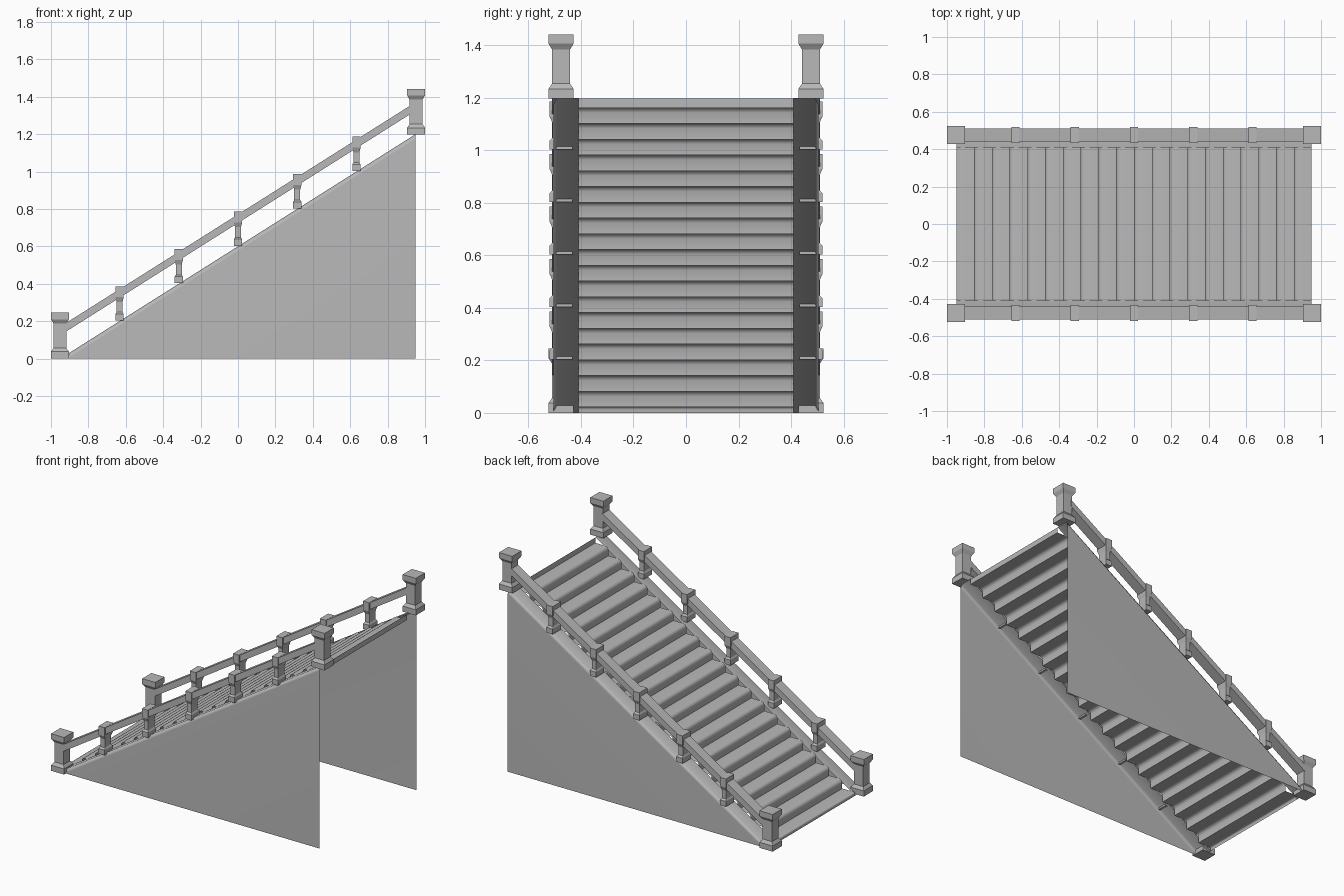
import bpy, bmesh

if "Cube" in bpy.data.objects:
    bpy.data.objects.remove(bpy.data.objects["Cube"])

END = 0.95            # half length of the flight
HEIGHT = 1.2
SLOPE = HEIGHT / (2 * END)
STEPS = 20
SIDE = 0.476          # y of the railing centre line

stone = bpy.data.materials.new("grey_stone")
stone.use_nodes = True
GREY = (0.48, 0.48, 0.48, 1)
stone.diffuse_color = GREY
bsdf = stone.node_tree.nodes["Principled BSDF"]
bsdf.inputs["Base Color"].default_value = GREY
bsdf.inputs["Roughness"].default_value = 0.8


def line(x):
    """Height of the slope at x."""
    return SLOPE * (x + END)


def finish(name, bm, mirror=True, smooth=None):
    mesh = bpy.data.meshes.new(name)
    bm.to_mesh(mesh)
    bm.free()
    obj = bpy.data.objects.new(name, mesh)
    bpy.context.collection.objects.link(obj)
    mesh.materials.append(stone)
    if smooth:
        bpy.ops.object.select_all(action='DESELECT')
        obj.select_set(True)
        bpy.context.view_layer.objects.active = obj
        bpy.ops.object.shade_smooth_by_angle(angle=smooth)
    if mirror:
        mod = obj.modifiers.new("other_side", 'MIRROR')
        mod.use_axis = (False, True, False)
        mod.use_mirror_merge = False
    return obj


def pillar(name, x, z0, profile):
    """Rectangular pillar from (half x, half y, height) sections."""
    bm = bmesh.new()
    rings = []
    for hx, hy, z in profile:
        rings.append([bm.verts.new((x + sx * hx, SIDE + sy * hy, z0 + z))
                      for sx, sy in ((-1, -1), (1, -1), (1, 1), (-1, 1))])
    for a, b in zip(rings, rings[1:]):
        for i in range(4):
            j = (i + 1) % 4
            bm.faces.new((a[i], a[j], b[j], b[i]))
    bm.faces.new(rings[0][::-1])
    bm.faces.new(rings[-1])
    return finish(name, bm)


# Stepped surface with rounded nosings
rise, run = HEIGHT / STEPS, 2 * END / STEPS
path = [(-END, 0)]
for k in range(STEPS):
    x, z = -END + k * run, 0.022 + k * rise
    soft = 0.018 if k else 0.008
    path += [(x, z - soft), (x + soft * 0.3, z - soft * 0.3),
             (x + soft, z), (x + run, z)]
path.append((END, HEIGHT - 0.003))
bm = bmesh.new()
rows = [[bm.verts.new((x, y, z)) for y in (-0.41, 0.41)] for x, z in path]
for a, b in zip(rows, rows[1:]):
    bm.faces.new((a[0], a[1], b[1], b[0]))
bmesh.ops.recalc_face_normals(bm, faces=bm.faces)
if sum(f.normal.z for f in bm.faces) < 0:
    bmesh.ops.reverse_faces(bm, faces=bm.faces)
finish("steps", bm, mirror=False, smooth=1.0)

# Sloping side border, softened outer edge and thin side wall
DROP = 0.025
INNER, EDGE, OUTER = 0.41, 0.492, 0.505
foot = -END + DROP / SLOPE
bm = bmesh.new()
low_in, low_edge, low_out, top_in, top_edge, top_out, base = [
    bm.verts.new(p) for p in (
        (-END, INNER, 0), (-END, EDGE, 0), (foot, OUTER, 0),
        (END, INNER, HEIGHT), (END, EDGE, HEIGHT),
        (END, OUTER, HEIGHT - DROP), (END, OUTER, 0))]
bm.faces.new((low_in, top_in, top_edge, low_edge))
bm.faces.new((low_edge, top_edge, top_out, low_out))
bm.faces.new((low_out, top_out, base))
bm.normal_update()
for f in bm.faces:
    if f.normal.z + f.normal.y < 0:
        f.normal_flip()
wall = finish("side_wall", bm, smooth=1.2)
wall.modifiers.new("flat_panels", 'WEIGHTED_NORMAL').keep_sharp = True

# Newel posts at both ends
W, S = 0.048, 0.034
post = [(W, W, 0), (W, W, 0.037), (S, S, 0.057),
        (S, S, 0.187), (W, W, 0.21), (W, W, 0.245)]
pillar("lower_post", -1 + W, 0, post)
pillar("upper_post", 1 - W, HEIGHT - 0.003, post)

# Balusters between the posts
baluster = [(0.022, 0.043, 0), (0.022, 0.043, 0.035), (0.016, 0.032, 0.045),
            (0.016, 0.032, 0.1), (0.022, 0.043, 0.125), (0.022, 0.043, 0.183)]
for i in range(5):
    x = (i - 2) * END / 3
    pillar(f"baluster_{i + 1}", x, line(x) + 0.003, baluster)

# Sloping handrail
bm = bmesh.new()
bmesh.ops.create_cube(bm, size=2)
for v in bm.verts:
    x = v.co.x * 0.925
    v.co = (x, SIDE + v.co.y * 0.035, line(x) + 0.148 + v.co.z * 0.023)
finish("handrail", bm)
